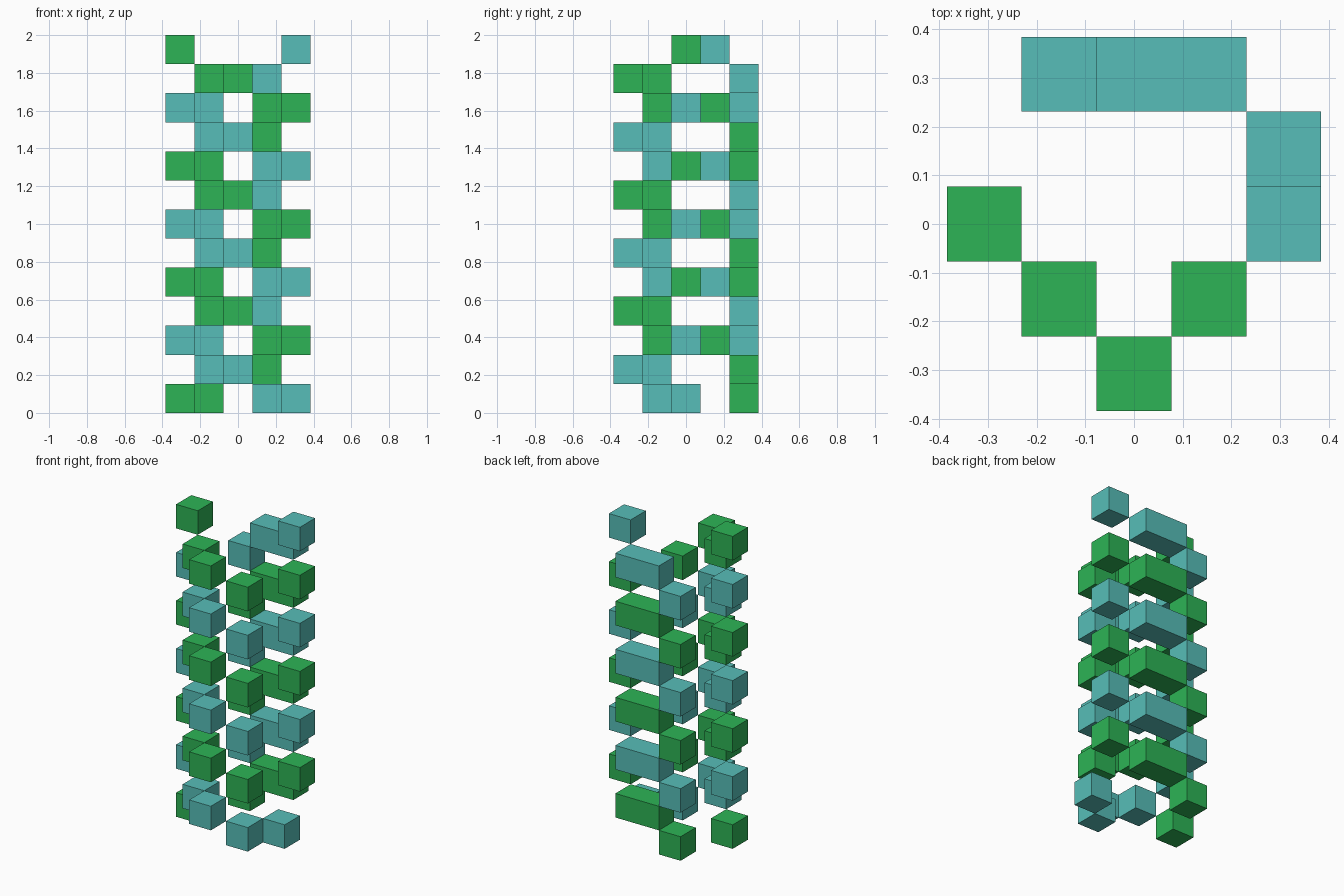
import bpy
import bmesh
from mathutils import Matrix, Vector

if "Cube" in bpy.data.objects:
    bpy.data.objects.remove(bpy.data.objects["Cube"], do_unlink=True)

LAYERS = 13
S = 2 / LAYERS  # edge length of one block


def make_material(name, rgb):
    mat = bpy.data.materials.new(name)
    mat.use_nodes = True
    mat.diffuse_color = (*rgb, 1)
    mat.node_tree.nodes["Principled BSDF"].inputs["Base Color"].default_value = (*rgb, 1)
    return mat


green = make_material("green", (0.026, 0.456, 0.092))
teal = make_material("teal", (0.095, 0.515, 0.479))


def block(name, x, y, layer, mat, width=1):
    """A block on the layer grid; x, y are its centre in block units."""
    mesh = bpy.data.meshes.new(name)
    bm = bmesh.new()
    centre = Vector((x * S, y * S, (layer + 0.5) * S))
    bmesh.ops.create_cube(bm, size=S, matrix=Matrix.Translation(centre) @ Matrix.Diagonal((width, 1, 1, 1)))
    bm.to_mesh(mesh)
    bm.free()
    mesh.materials.append(mat)
    bpy.context.collection.objects.link(bpy.data.objects.new(name, mesh))


# Two strands wind up the tower and swap colours every two layers
for k in range(LAYERS):
    bottom, top = k == 0, k == LAYERS - 1
    if k % 2 == 0:
        first, second = (green, teal) if k % 4 == 0 else (teal, green)
        block("side_block_right", -2, 0, k, first)
        block("side_block_left", 2, 0 if bottom else 1, k, second)
        if not top:
            block("back_corner_block", -1, 2, k, first)
            block("front_corner_block", 1, -1, k, second)
    else:
        first, second = (green, teal) if k % 4 == 3 else (teal, green)
        block("front_corner_block", -1, -1, k, first)
        block("front_block", 0, -2, k, first)
        block("back_double_block", 0.5, 2, k, second, width=2)
